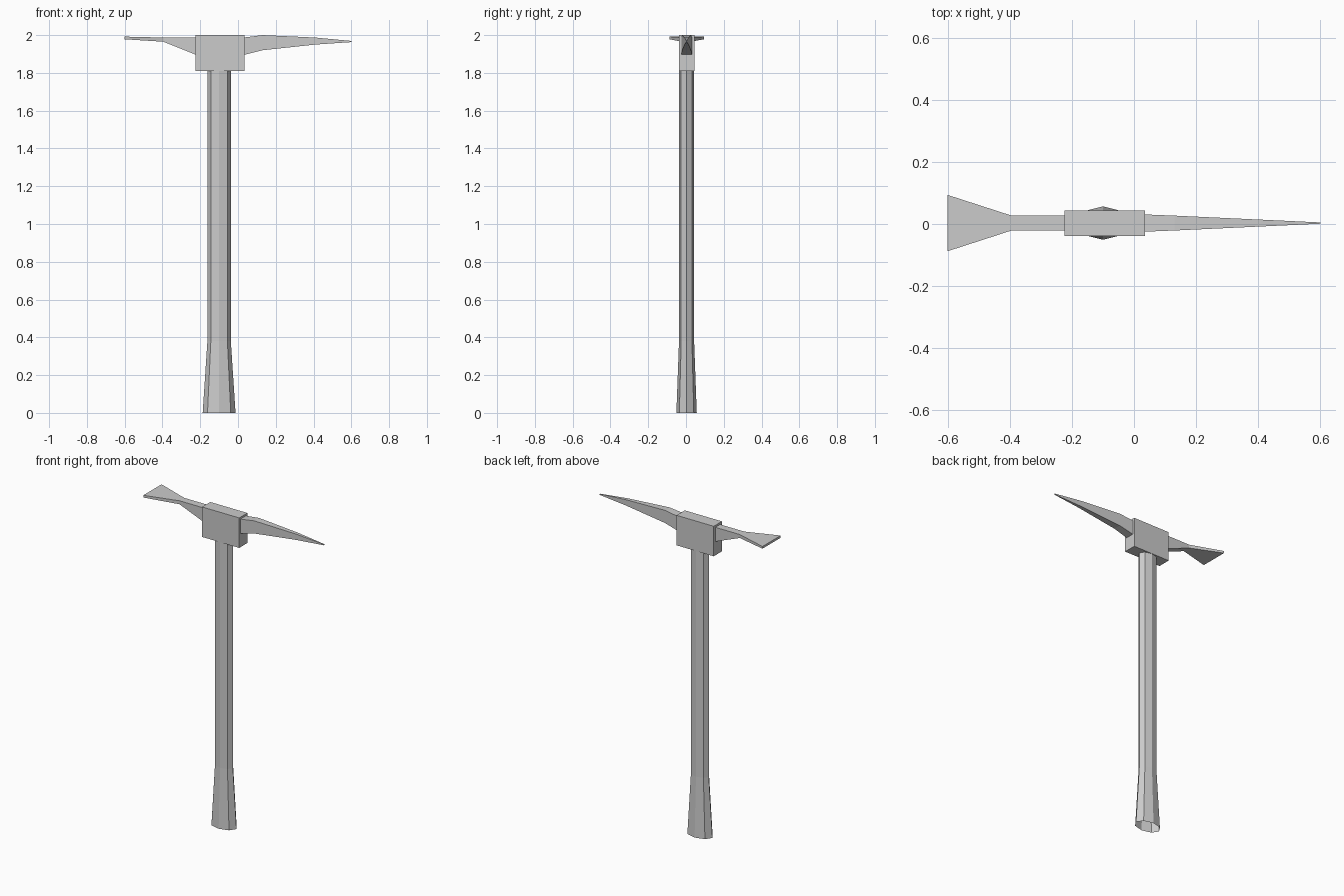
import bpy
import bmesh
from math import cos, sin, pi

cube = bpy.data.objects.get("Cube")
if cube:
    bpy.data.objects.remove(cube, do_unlink=True)

CX, CY = -0.1, 0.003  # handle axis

grey = bpy.data.materials.new("plain grey")
grey.use_nodes = True
colour = (0.6, 0.6, 0.6, 1)
grey.diffuse_color = colour
grey.node_tree.nodes["Principled BSDF"].inputs["Base Color"].default_value = colour


def loft(name, rings, cap_start=True, cap_end=True):
    """Skin a list of equal-length rings of points into one flat-shaded object."""
    bm = bmesh.new()
    loops = [[bm.verts.new(p) for p in ring] for ring in rings]
    n = len(loops[0])
    for a, b in zip(loops, loops[1:]):
        for i in range(n):
            j = (i + 1) % n
            bm.faces.new((a[i], a[j], b[j], b[i]))
    if cap_start:
        bm.faces.new(loops[0][::-1])
    if cap_end:
        bm.faces.new(loops[-1])
    bmesh.ops.recalc_face_normals(bm, faces=bm.faces)
    mesh = bpy.data.meshes.new(name)
    bm.to_mesh(mesh)
    bm.free()
    mesh.materials.append(grey)
    obj = bpy.data.objects.new(name, mesh)
    bpy.context.collection.objects.link(obj)
    return obj


def octagon(rx, ry, z):
    return [(CX + rx * cos(i * pi / 4), CY + ry * sin(i * pi / 4), z) for i in range(8)]


def slab(x, half_width, low, high):
    return [(x, CY - half_width, low), (x, CY + half_width, low),
            (x, CY + half_width, high), (x, CY - half_width, high)]


# Eight-sided handle, flared at the open foot
loft("handle", [octagon(0.087, 0.054, 0), octagon(0.062, 0.04, 0.38),
                octagon(0.062, 0.04, 1.92)], cap_start=False)

# Small faceted stud in the middle of the handle
loft("handle_stud", [octagon(0.058 * cos(t * pi / 8), 0.039 * cos(t * pi / 8),
                             1 + 0.065 * sin(t * pi / 8)) for t in (-3, -2, 0, 2, 3)])

# Block that holds the head
loft("head_block", [slab(-0.225, 0.041, 1.81, 2.0), slab(0.035, 0.041, 1.81, 2.0)])

# Pointed pick arm
loft("pick_arm", [slab(0.03, 0.028, 1.895, 1.987), slab(0.13, 0.024, 1.92, 2.0),
                  slab(0.41, 0.011, 1.95, 1.987), slab(0.602, 0.002, 1.963, 1.969)])

# Flat, flared blade arm
loft("blade_arm", [slab(-0.22, 0.024, 1.895, 1.987), slab(-0.395, 0.024, 1.965, 1.987),
                   slab(-0.602, 0.091, 1.978, 1.992)])
